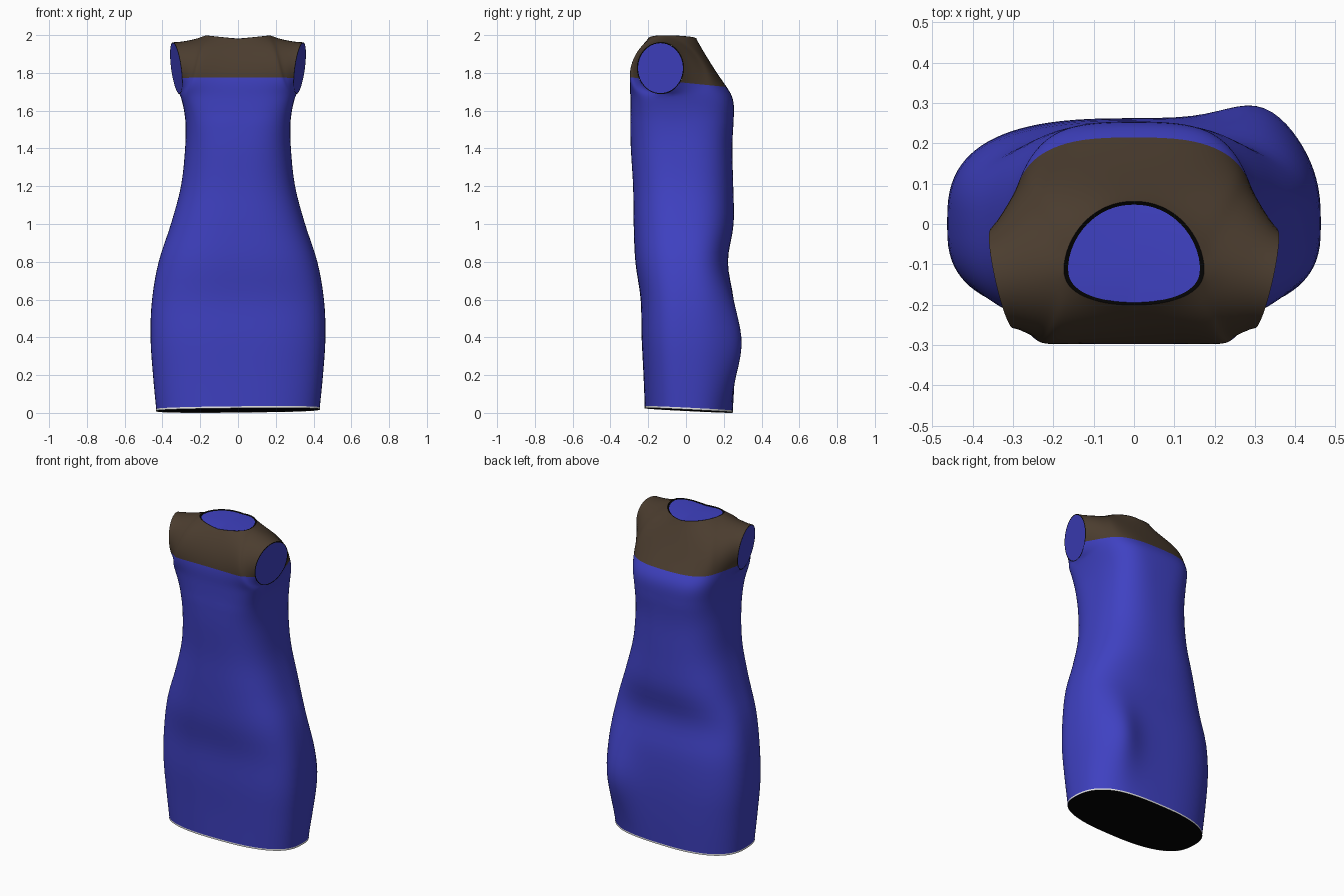
import bpy, bmesh, math
from mathutils import Vector

if "Cube" in bpy.data.objects:
    bpy.data.objects.remove(bpy.data.objects["Cube"])

def material(name, rgb):
    m = bpy.data.materials.new(name)
    m.diffuse_color = (*rgb, 1)
    m.use_nodes = True
    m.node_tree.nodes["Principled BSDF"].inputs["Base Color"].default_value = m.diffuse_color
    return m

BLUE = material("royal_blue", (0.05, 0.053, 0.54))
BROWN = material("dark_brown", (0.07, 0.046, 0.028))
BLACK = material("black", (0.001, 0.001, 0.001))
WHITE = material("off_white", (0.8, 0.8, 0.8))

def make(name, verts, faces, mats, smooth=False):
    me = bpy.data.meshes.new(name)
    me.from_pydata([tuple(v) for v in verts], [], faces)
    for m in mats:
        me.materials.append(m)
    for p in me.polygons:
        p.use_smooth = smooth
    ob = bpy.data.objects.new(name, me)
    bpy.context.collection.objects.link(ob)
    return ob

M = 48            # columns per half (front / back)
N = 2 * M

# Body sections: height, half width, front y, back y, y of widest point, squareness
SECTIONS = [
    (0.015, .432, -.218, .247, .00, 2.6), (0.20, .450, -.225, .258, .00, 2.7),
    (0.40, .463, -.235, .262, .00, 2.8), (0.60, .455, -.240, .252, .00, 2.8),
    (0.80, .420, -.268, .222, .00, 2.7), (1.00, .355, -.277, .252, -.01, 2.6),
    (1.20, .302, -.280, .250, -.02, 2.6), (1.40, .280, -.292, .245, -.03, 2.8),
    (1.54, .278, -.295, .252, -.06, 3.2), (1.63, .292, -.295, .259, -.10, 3.5),
    (1.688, .3095, -.295, .245, -.135, 3.4)]

def spow(c, e):
    return math.copysign(abs(c) ** e, c) if abs(c) > 1e-9 else 0.0

def section_point(s, t):
    z, a, yf, yb, yc, n = s
    c, sn = math.cos(t), math.sin(t)
    e = 2 / n
    x = a * spow(c, e)
    y = yc + (yb - yc if sn > 0 else yc - yf) * spow(sn, e)
    if sn > 0:    # fuller hip at the back right
        y += .085 * sn * math.exp(-((x - .35) / .14) ** 2 - ((z - .36) / .24) ** 2)
    if z < .2:    # hem dips towards the back and left
        z += (.01 * x - .05 * y) * (1 - z / .2) / .92
    return Vector((x, y, z))

def blended(k):
    """Smooth in-between section at fractional index k."""
    i = min(int(k), len(SECTIONS) - 2)
    f = k - i
    p = [SECTIONS[max(0, min(len(SECTIONS) - 1, i + d))] for d in (-1, 0, 1, 2)]
    return tuple(b + .5 * f * (c - a + f * (2 * a - 5 * b + 4 * c - d + f * (3 * (b - c) + d - a)))
                 for a, b, c, d in zip(*p))

def arm(side, fb, v):
    """Armhole edge: side +-1, fb -1 front / +1 back, v 0 bottom to 1 top."""
    phi = -math.pi / 2 + math.pi * v
    y = -.135 + fb * .123 * math.cos(phi)
    z = 1.825 + .137 * math.sin(phi)
    return Vector((side * (.327 + .22 * (y + .135) + .13 * (z - 1.825)), y, z))

def neck(t):
    c, s = math.cos(t), math.sin(t)
    e = 2 / 2.5 if s < 0 else 2 / 1.8
    return Vector((.172 * spow(c, 2 / 2.1), -.11 + (.165 if s > 0 else .09) * spow(s, e),
                   1.98 + .018 * abs(c)))

def top_edge(u, t0, start, end):
    S = .125      # share of the edge used by each shoulder seam
    if u < S:
        return start.lerp(neck(t0), u / S)
    if u > 1 - S:
        return neck(t0 + math.pi).lerp(end, (u - 1 + S) / S)
    return neck(t0 + math.pi * (u - S) / (1 - 2 * S))

verts, faces = [], []

# Skirt and torso tube
SUB = 4
rows = (len(SECTIONS) - 1) * SUB + 1
for r in range(rows):
    s = blended(r / SUB)
    verts += [section_point(s, 2 * math.pi * j / N) for j in range(N)]
for r in range(rows - 1):
    for j in range(N):
        a, b = r * N + j, r * N + (j + 1) % N
        faces.append((a, b, b + N, a + N))

# Front and back bodice panels between chest, armholes, shoulders and neck
R = 20
def panel(fb):
    t0 = 0 if fb > 0 else math.pi
    s0 = 1 if fb > 0 else -1
    power = 6 if fb > 0 else 3
    base = len(verts)
    start, end = arm(s0, fb, 1), arm(-s0, fb, 1)
    for r in range(R + 1):
        v = r / R
        bulge0 = arm(s0, fb, v) - arm(s0, fb, 0).lerp(start, v)
        bulge1 = arm(-s0, fb, v) - arm(-s0, fb, 0).lerp(end, v)
        for i in range(M + 1):
            u = i / M
            p = section_point(SECTIONS[-1], t0 + math.pi * u).lerp(top_edge(u, t0, start, end), v)
            w = .5 + .5 * math.cos(math.pi * u)
            p += bulge0 * w ** power + bulge1 * (1 - w) ** power
            arch = math.sin(math.pi * v)
            side = arch * math.sin(2 * math.pi * u) ** 2
            if fb < 0:
                p.y -= .008 * arch * math.sin(math.pi * u) ** 2
            else:
                p.y -= .012 * arch * math.sin(math.pi * u) ** 2
            # widen the sides so the shoulders run straight down to the underarm
            p.x += math.copysign(.025, p.x) * side
            verts.append(p)
    for r in range(R):
        for i in range(M):
            a = base + r * (M + 1) + i
            faces.append((a, a + 1, a + M + 2, a + M + 1))

panel(-1)
panel(1)
dress = make("dress_body", verts, faces, [BLUE, BROWN], True)

# Cut the yoke line, ease the underarm fold and colour everything above the line
bm = bmesh.new()
bm.from_mesh(dress.data)
bmesh.ops.remove_doubles(bm, verts=bm.verts, dist=.001)
soft = [v for v in bm.verts if 1.56 < v.co.z and not v.is_boundary]
for _ in range(18):
    bmesh.ops.smooth_vert(bm, verts=soft, factor=.5, use_axis_x=True, use_axis_y=True, use_axis_z=True)
co, no = Vector((0, 0, 1.747)), Vector((0, .1, 1)).normalized()
bmesh.ops.bisect_plane(bm, geom=bm.verts[:] + bm.edges[:] + bm.faces[:],
                       plane_co=co, plane_no=no, dist=1e-5)
for f in bm.faces:
    f.smooth = True
    f.material_index = int((f.calc_center_median() - co).dot(no) > 0)
bm.to_mesh(dress.data)
bm.free()

# Armhole fills with a thin dark edge
for side, label in ((1, "right"), (-1, "left")):
    loop = [arm(side, 1, k / 24) for k in range(24)] + [arm(side, -1, 1 - k / 24) for k in range(24)]
    mid = sum(loop, Vector()) / 48
    inner = [mid + (p - mid) * .965 for p in loop]
    def turn(f):
        return f if side > 0 else tuple(reversed(f))
    make(label + "_armhole_fill", inner, [turn(tuple(range(48)))], [BLUE])
    make(label + "_armhole_edge", loop + inner,
         [turn((k, (k + 1) % 48, 48 + (k + 1) % 48, 48 + k)) for k in range(48)], [BLACK])

# Neck trim and fill
K = 64
outer = [neck(2 * math.pi * k / K) for k in range(K)]
mid = Vector((0, -.085, 1.985))
def scaled(f, dz):
    return [Vector((mid.x + (p.x - mid.x) * f, mid.y + (p.y - mid.y) * f, p.z + dz)) for p in outer]
trim = scaled(1.01, .001) + scaled(.95, -.004)
make("neck_trim", trim, [(k, (k + 1) % K, K + (k + 1) % K, K + k) for k in range(K)], [BLACK], True)
fill = scaled(.952, -.004) + [Vector((0, -.085, 1.982))]
make("neck_fill", fill, [(k, (k + 1) % K, K) for k in range(K)], [BLUE], True)

# Hem edge band and dark underside
hem = verts[:N]
band = [Vector((p.x * 1.005, p.y * 1.005, p.z + dz)) for dz in (-.001, .009) for p in hem]
make("hem_edge", band, [(j, (j + 1) % N, N + (j + 1) % N, N + j) for j in range(N)], [WHITE], True)
make("skirt_underside", hem, [tuple(reversed(range(N)))], [BLACK])
